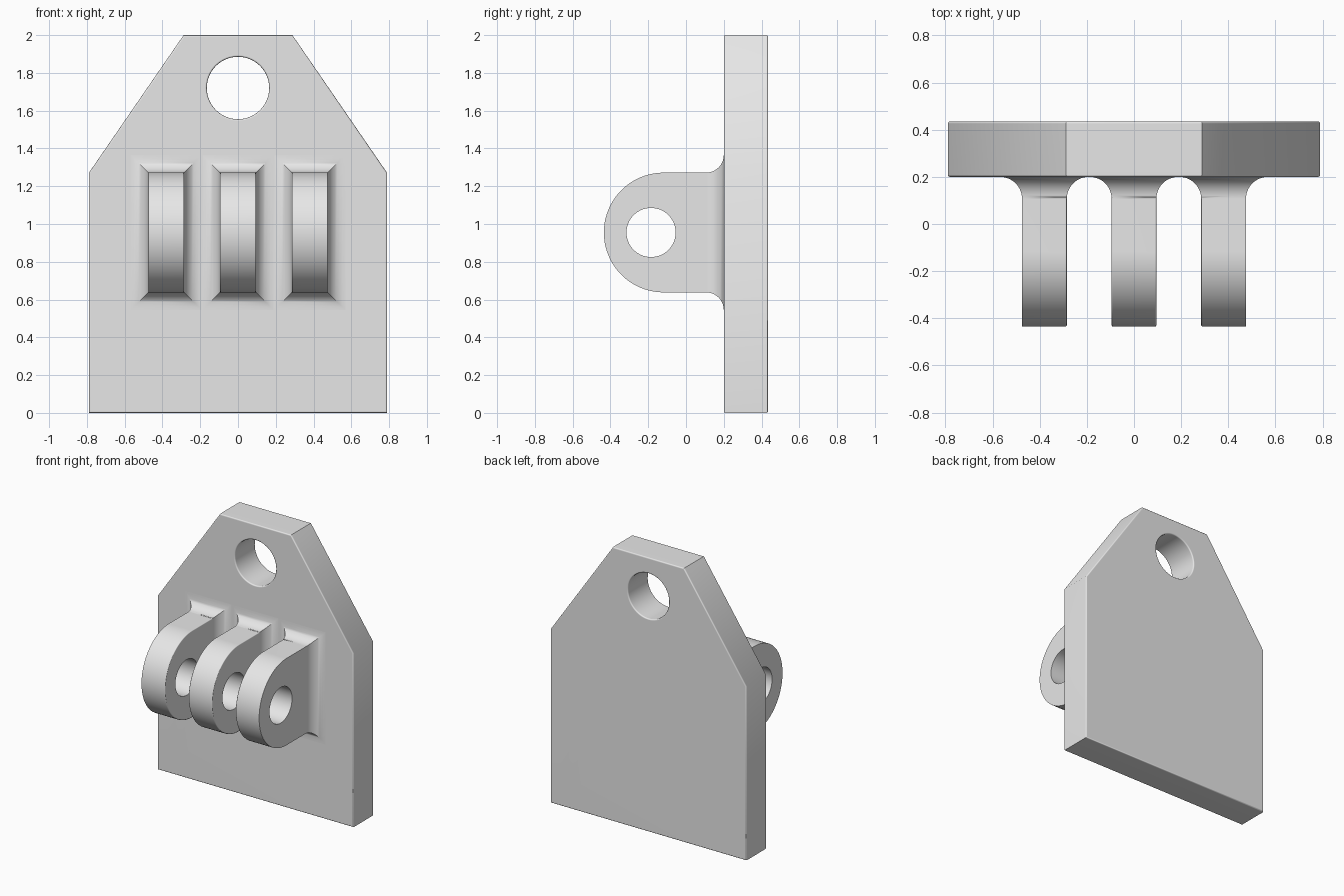
import bpy, bmesh, math
from mathutils import Matrix

cube = bpy.data.objects.get("Cube")
if cube:
    bpy.data.objects.remove(cube, do_unlink=True)

grey = bpy.data.materials.new("plain grey")
grey.use_nodes = True
grey.diffuse_color = (0.8, 0.8, 0.8, 1)
grey.node_tree.nodes["Principled BSDF"].inputs["Base Color"].default_value = (0.8, 0.8, 0.8, 1)

PLATE_FRONT, PLATE_BACK = 0.20, 0.435
PIN_Y, PIN_Z = -0.185, 0.955
LUG_HALF, LUG_RADIUS, ARC_Y = 0.095, 0.317, -0.118
FILLET = 0.093
FILLET_START = PLATE_FRONT - FILLET


def make_object(name, bm):
    bmesh.ops.recalc_face_normals(bm, faces=bm.faces)
    mesh = bpy.data.meshes.new(name)
    bm.to_mesh(mesh)
    bm.free()
    mesh.materials.append(grey)
    obj = bpy.data.objects.new(name, mesh)
    bpy.context.collection.objects.link(obj)
    return obj


def activate(obj):
    bpy.ops.object.select_all(action='DESELECT')
    obj.select_set(True)
    bpy.context.view_layer.objects.active = obj


def drill(obj, centre, radius, axis):
    """Cut a round hole through the object along the x or y axis."""
    bm = bmesh.new()
    turn = Matrix.Rotation(math.pi / 2, 4, 'Y' if axis == 'X' else 'X')
    bmesh.ops.create_cone(bm, cap_ends=True, segments=64, radius1=radius, radius2=radius,
                          depth=1, matrix=Matrix.Translation(centre) @ turn)
    cutter = make_object("hole_cutter", bm)
    cutter.hide_render = True
    mod = obj.modifiers.new("hole", 'BOOLEAN')
    mod.operation = 'DIFFERENCE'
    mod.solver = 'EXACT'
    mod.object = cutter
    activate(obj)
    bpy.ops.object.modifier_apply(modifier=mod.name)
    bpy.data.objects.remove(cutter, do_unlink=True)


def soften(obj, width, chosen):
    """Round the sharp edges picked by the rule, then shade smooth."""
    bm = bmesh.new()
    bm.from_mesh(obj.data)
    edges = [e for e in bm.edges if e.calc_face_angle(0) > 1 and chosen(*[v.co for v in e.verts])]
    if edges:
        bmesh.ops.bevel(bm, geom=edges, offset=width, segments=3, profile=0.5,
                        affect='EDGES', clamp_overlap=True)
    bm.to_mesh(obj.data)
    bm.free()
    activate(obj)
    bpy.ops.object.shade_smooth_by_angle(angle=math.radians(35))
    mod = obj.modifiers.new("clean shading", 'WEIGHTED_NORMAL')
    mod.keep_sharp = True


# Back plate with clipped top corners and a hanging hole
bm = bmesh.new()
half = [(0.79, 0), (0.79, 1.27), (0.288, 2)]
outline = half + [(-x, z) for x, z in reversed(half)]
face = bm.faces.new([bm.verts.new((x, PLATE_FRONT, z)) for x, z in outline])
grown = bmesh.ops.extrude_face_region(bm, geom=[face])
bmesh.ops.translate(bm, vec=(0, PLATE_BACK - PLATE_FRONT, 0),
                    verts=[g for g in grown["geom"] if isinstance(g, bmesh.types.BMVert)])
plate = make_object("back_plate", bm)
drill(plate, (0, 0.3, 1.72), 0.165, 'Y')
soften(plate, 0.009, lambda a, b: abs(a.y - b.y) < 0.001)


def build_lug(name, cx, soft_sides):
    bm = bmesh.new()
    # Rounded side outline, from the bottom root round the nose to the top root
    steps = 40
    path = [(FILLET_START, PIN_Z - LUG_RADIUS)]
    for i in range(steps + 1):
        t = -math.pi / 2 - math.pi * i / steps
        path.append((ARC_Y + LUG_RADIUS * math.cos(t), PIN_Z + LUG_RADIUS * math.sin(t)))
    path.append((FILLET_START, PIN_Z + LUG_RADIUS))
    sides = [[bm.verts.new((cx + s * LUG_HALF, y, z)) for y, z in path] for s in (-1, 1)]
    left, right = sides
    bm.faces.new(left)
    bm.faces.new(right)
    for i in range(len(path) - 1):
        bm.faces.new((left[i], left[i + 1], right[i + 1], right[i]))
    # Mitred fillet flaring out to the plate
    ring = [left[0], right[0], right[-1], left[-1]]
    corners = ((-1, -1), (1, -1), (1, 1), (-1, 1))
    arc = 10
    levels = [(FILLET * (1 - math.cos(math.pi / 2 * i / arc)),
               FILLET_START + FILLET * math.sin(math.pi / 2 * i / arc)) for i in range(1, arc + 1)]
    levels.append((FILLET, PLATE_FRONT + 0.005))
    for grow, y in levels:
        new = [bm.verts.new((cx + sx * (LUG_HALF + grow), y, PIN_Z + sz * (LUG_RADIUS + grow)))
               for sx, sz in corners]
        for i in range(4):
            j = (i + 1) % 4
            bm.faces.new((ring[i], ring[j], new[j], new[i]))
        ring = new
    bm.faces.new(ring)
    lug = make_object(name, bm)
    drill(lug, (cx, PIN_Y, PIN_Z), 0.13, 'X')

    # Round only the rims that face another lug
    def rim(a, b):
        mid = (a + b) / 2
        on_side = any(abs(v - (cx + s * LUG_HALF)) < 0.001 for s in soft_sides for v in (a.x,))
        outside_hole = math.hypot(mid.y - PIN_Y, mid.z - PIN_Z) > 0.2
        return on_side and abs(a.x - b.x) < 0.001 and mid.y < FILLET_START - 0.001 and outside_hole
    soften(lug, 0.006, rim)


# Three hinge lugs
build_lug("right_lug", -0.38, (1,))
build_lug("middle_lug", 0, (-1, 1))
build_lug("left_lug", 0.38, (-1,))
